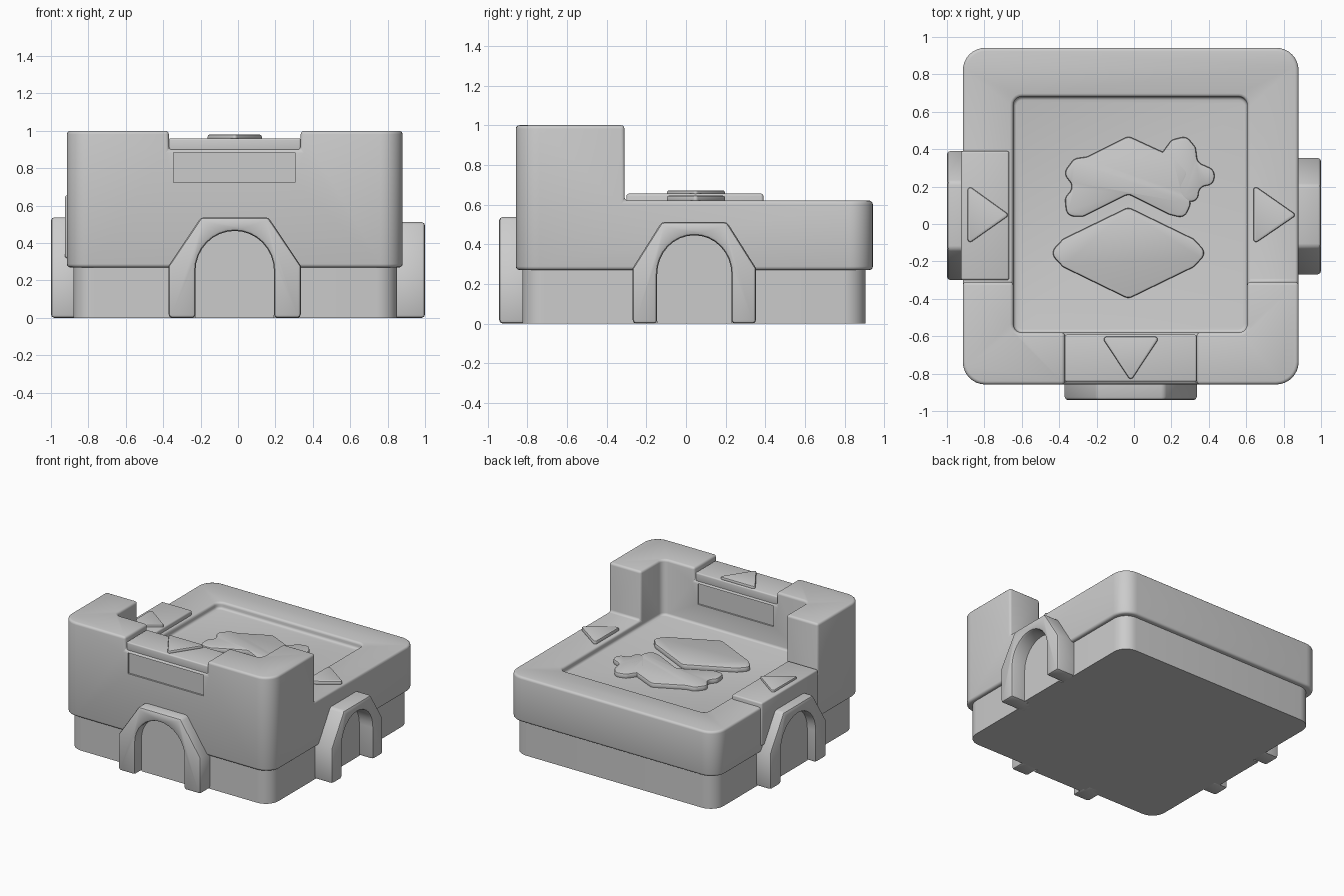
import bpy, bmesh, math
from mathutils import Vector

cube = bpy.data.objects.get("Cube")
if cube:
    bpy.data.objects.remove(cube, do_unlink=True)

stone = bpy.data.materials.new("plain grey")
stone.use_nodes = True
GREY = (0.6, 0.6, 0.6, 1)
stone.diffuse_color = GREY
stone.node_tree.nodes["Principled BSDF"].inputs["Base Color"].default_value = GREY

# Directions in which an outline (u, v) is pushed out by w
UP = lambda u, v, w: (u, v, w)
FRONT = lambda u, v, w: (u, -w, v)
PLUS_X = lambda u, v, w: (w, u, v)
MINUS_X = lambda u, v, w: (-w, u, v)


def rect(u0, u1, v0, v1):
    return [(u0, v0), (u1, v0), (u1, v1), (u0, v1)]


def rounded(points, radius, steps=8):
    """Round every corner of an outline."""
    out = []
    for i, p in enumerate(points):
        p = Vector(p)
        a, b = Vector(points[i - 1]) - p, Vector(points[(i + 1) % len(points)]) - p
        half = a.angle(b) / 2
        cut = min(radius / math.tan(half), a.length * 0.48, b.length * 0.48)
        r = cut * math.tan(half)
        centre = p + (a.normalized() + b.normalized()).normalized() * (r / math.sin(half))
        s, e = p + a.normalized() * cut - centre, p + b.normalized() * cut - centre
        sweep = s.angle(e)
        for k in range(steps + 1):
            t = k / steps
            out.append(centre + (s * math.sin((1 - t) * sweep) + e * math.sin(t * sweep)) / math.sin(sweep))
    return out


def prism(name, points, w0, w1, way=UP):
    bm = bmesh.new()
    low = [bm.verts.new(way(p[0], p[1], w0)) for p in points]
    high = [bm.verts.new(way(p[0], p[1], w1)) for p in points]
    bm.faces.new(low)
    bm.faces.new(high)
    for i in range(len(points)):
        bm.faces.new((low[i - 1], low[i], high[i], high[i - 1]))
    bmesh.ops.recalc_face_normals(bm, faces=bm.faces)
    mesh = bpy.data.meshes.new(name)
    bm.to_mesh(mesh)
    bm.free()
    mesh.materials.append(stone)
    ob = bpy.data.objects.new(name, mesh)
    bpy.context.collection.objects.link(ob)
    return ob


def activate(ob):
    bpy.ops.object.select_all(action='DESELECT')
    ob.select_set(True)
    bpy.context.view_layer.objects.active = ob


def cut(ob, cutter):
    activate(ob)
    mod = ob.modifiers.new("cut", 'BOOLEAN')
    mod.operation, mod.solver, mod.object = 'DIFFERENCE', 'EXACT', cutter
    bpy.ops.object.modifier_apply(modifier=mod.name)
    bpy.data.objects.remove(cutter, do_unlink=True)


def finish(ob, width=0.0, segments=3, angle=42):
    activate(ob)
    if width:
        mod = ob.modifiers.new("soft edges", 'BEVEL')
        mod.width, mod.segments = width, segments
        mod.limit_method, mod.angle_limit = 'ANGLE', math.radians(angle)
        bpy.ops.object.modifier_apply(modifier=mod.name)
    bpy.ops.object.shade_smooth_by_angle(angle=math.radians(35))
    return ob


# Base block
finish(prism("base", rounded(rect(-0.88, 0.85, -0.825, 0.905), 0.11), 0, 0.3))

# Upper body: high front wall with side returns, low rim, sunken tray
body = prism("upper_body", rounded(rect(-0.915, 0.88, -0.858, 0.942), 0.12), 0.27, 1.0)
cut(body, prism("cut_low_rim", rect(-2, 2, -0.31, 2), 0.62, 2))
cut(body, prism("cut_tray", rounded(rect(-0.645, 0.605, -0.58, 0.68), 0.045, 5), 0.57, 2))
cut(body, prism("cut_notch", rect(-0.37, 0.335, -2, -0.45), 0.9, 2))
finish(body, 0.018)

# Shallow panel pockets on both faces of the front wall
for name, w0, w1 in (("outer", 0.845, 1.2), ("inner", 0.3, 0.592)):
    cut(body, prism("cut_panel_" + name, rect(-0.345, 0.305, 0.725, 0.885), w0, w1, FRONT))
finish(body)

# Front lintel in the notch and side slab
finish(prism("front_lintel", rect(-0.37, 0.335, -0.843, -0.592), 0.885, 0.96), 0.01)
finish(prism("side_slab", rect(-0.3, 0.39, 0.32, 0.655), 0.667, 0.925, MINUS_X), 0.012)

# Arched doorways
def doorway(name, way, mid, half, top, flat, opening, crown, wall, face):
    spring = 0.25
    steps = 16
    arc = []
    for k in range(steps + 1):
        a = math.pi * k / steps
        arc.append((mid - opening * math.cos(a), spring + (crown - spring) * math.sin(a)))
    inner = [(mid - opening, 0)] + arc + [(mid + opening, 0)]
    outer = [(mid + half, 0), (mid + half, 0.28), (mid + flat, top),
             (mid - flat, top), (mid - half, 0.28), (mid - half, 0)]
    finish(prism(name + "_arch", inner + outer, wall - 0.1, face, way), 0.018, 2, 50)
    finish(prism(name + "_door", inner, wall - 0.1, wall, way))


doorway("front", FRONT, -0.0175, 0.353, 0.538, 0.18, 0.21, 0.465, 0.861, 0.942)
doorway("plus_x", PLUS_X, 0.042, 0.311, 0.512, 0.165, 0.187, 0.445, 0.883, 1.0)
doorway("minus_x", MINUS_X, 0.045, 0.345, 0.538, 0.18, 0.21, 0.465, 0.927, 1.0)

# Raised arrow markers
arrows = {
    "front": ([(-0.175, -0.602), (0.14, -0.602), (-0.0175, -0.84)], 0.95, 0.98),
    "minus_x": ([(-0.89, -0.11), (-0.89, 0.21), (-0.665, 0.048)], 0.645, 0.672),
    "plus_x": ([(0.638, -0.11), (0.638, 0.21), (0.87, 0.048)], 0.61, 0.645),
}
for name, (points, w0, w1) in arrows.items():
    finish(prism(name + "_arrow", rounded(points, 0.015, 4), w0, w1), 0.01, 2)

# Relief shapes in the tray
diamond = [(-0.03, 0.09), (0.32, -0.08), (0.39, -0.155), (0.32, -0.23),
           (-0.03, -0.4), (-0.38, -0.23), (-0.45, -0.155), (-0.38, -0.08)]
chevron = [(-0.03, 0.47), (0.22, 0.355), (0.3, 0.28), (0.25, 0.18), (0.31, 0.12),
           (0.27, 0.03), (0.19, 0.05), (-0.03, 0.16), (-0.27, 0.04), (-0.36, 0.04),
           (-0.37, 0.14), (-0.32, 0.2), (-0.38, 0.27), (-0.32, 0.35), (-0.25, 0.36)]
knot = [(0.12, 0.34), (0.2, 0.45), (0.28, 0.47), (0.33, 0.41), (0.34, 0.33),
        (0.43, 0.29), (0.43, 0.21), (0.35, 0.2), (0.34, 0.12), (0.27, 0.12)]
for name, points in (("diamond", diamond), ("chevron", chevron), ("knot", knot)):
    finish(prism(name + "_relief", rounded(points, 0.045, 5), 0.56, 0.605), 0.012, 2)
